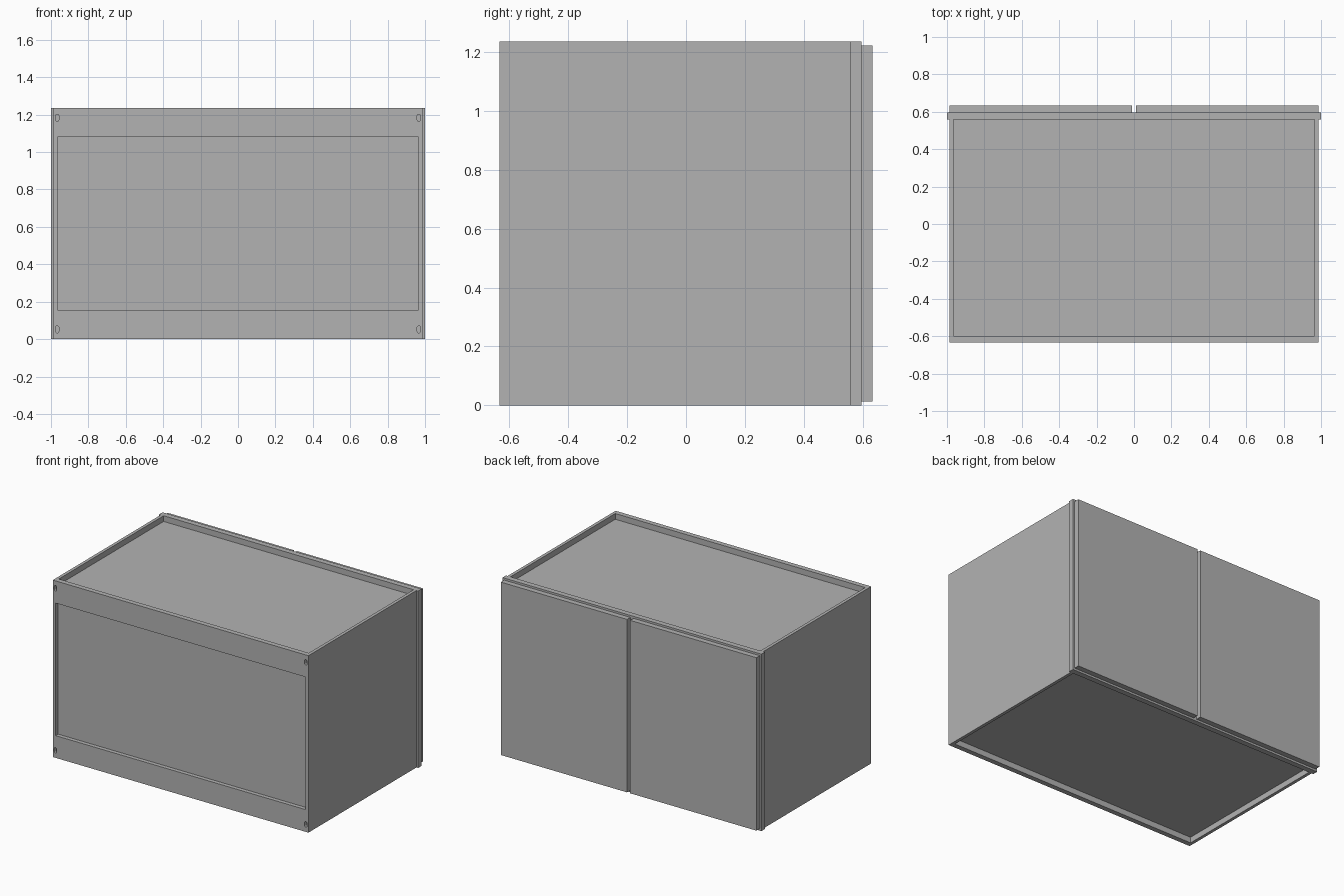
import bpy, bmesh
from math import cos, sin, pi

cube = bpy.data.objects.get("Cube")
if cube:
    bpy.data.objects.remove(cube, do_unlink=True)

grey = bpy.data.materials.new("cabinet grey")
grey.use_nodes = True
colour = (0.45, 0.45, 0.45, 1)
grey.diffuse_color = colour
grey.node_tree.nodes["Principled BSDF"].inputs["Base Color"].default_value = colour


def finish(name, bm):
    bmesh.ops.recalc_face_normals(bm, faces=bm.faces)
    mesh = bpy.data.meshes.new(name)
    bm.to_mesh(mesh)
    bm.free()
    mesh.materials.append(grey)
    obj = bpy.data.objects.new(name, mesh)
    bpy.context.collection.objects.link(obj)
    return obj


def box(name, x, y, z):
    """Box from (min, max) ranges on each axis."""
    bm = bmesh.new()
    bmesh.ops.create_cube(bm, size=1)
    for v in bm.verts:
        v.co = [r[0] if c < 0 else r[1] for r, c in zip((x, y, z), v.co)]
    return finish(name, bm)


def slot(x, z, radius, half_straight, y0, y1):
    """Upright rounded slot running along y."""
    bm = bmesh.new()
    ring = []
    for i in range(18):
        a = pi * (i % 9) / 8 + (pi if i > 8 else 0)
        shift = half_straight if i < 9 else -half_straight
        ring.append(bm.verts.new((x + radius * cos(a), y0, z + radius * sin(a) + shift)))
    face = bm.faces.new(ring)
    out = bmesh.ops.extrude_face_region(bm, geom=[face])["geom"]
    for v in out:
        if isinstance(v, bmesh.types.BMVert):
            v.co.y = y1
    return finish("slot_cutter", bm)


def carve(target, cutters):
    bpy.context.view_layer.objects.active = target
    for c in cutters:
        c.hide_render = True
        mod = target.modifiers.new("cut", "BOOLEAN")
        mod.operation, mod.solver, mod.object = "DIFFERENCE", "EXACT", c
        bpy.ops.object.modifier_apply(modifier=mod.name)
        bpy.data.objects.remove(c, do_unlink=True)


# Main dimensions
W, IN, H = 0.987, 0.965, 1.235
REAR, RAIL, FACE, FRONT, DOOR = -0.633, -0.598, 0.558, 0.596, 0.633
LIP = 0.04

# Carcass: recessed top, bottom and mounting side, hollow inside
carcass = box("carcass", (-W, W), (REAR, FACE), (0, H))
inner = (-IN, IN)
cutters = [
    box("top_recess", inner, (RAIL, 0.7), (H - LIP, H + 0.1)),
    box("bottom_recess", inner, (RAIL, 0.7), (-0.1, LIP)),
    box("rear_recess", inner, (REAR - 0.1, RAIL - 0.007), (0.155, 1.08)),
    box("cavity", inner, (RAIL + 0.02, 0.7), (LIP + 0.02, H - LIP - 0.02)),
]
for sx in (-0.967, 0.967):
    for sz in (0.052, 1.183):
        cutters.append(slot(sx, sz, 0.009, 0.01, REAR - 0.05, REAR + 0.03))
carve(carcass, cutters)

# Face frame with a centre stile
frame = box("face_frame", (-1, 1), (FACE, FRONT), (0, H))
carve(frame, [box("opening", (min(s * 0.04, s * 0.93), max(s * 0.04, s * 0.93)),
                  (FACE - 0.1, FRONT + 0.1), (0.07, H - 0.07)) for s in (-1, 1)])

# Pair of flat doors
for name, s in (("left_door", 1), ("right_door", -1)):
    ends = sorted((s * 0.012, s * W))
    box(name, ends, (FRONT, DOOR), (0.014, H - 0.014))
